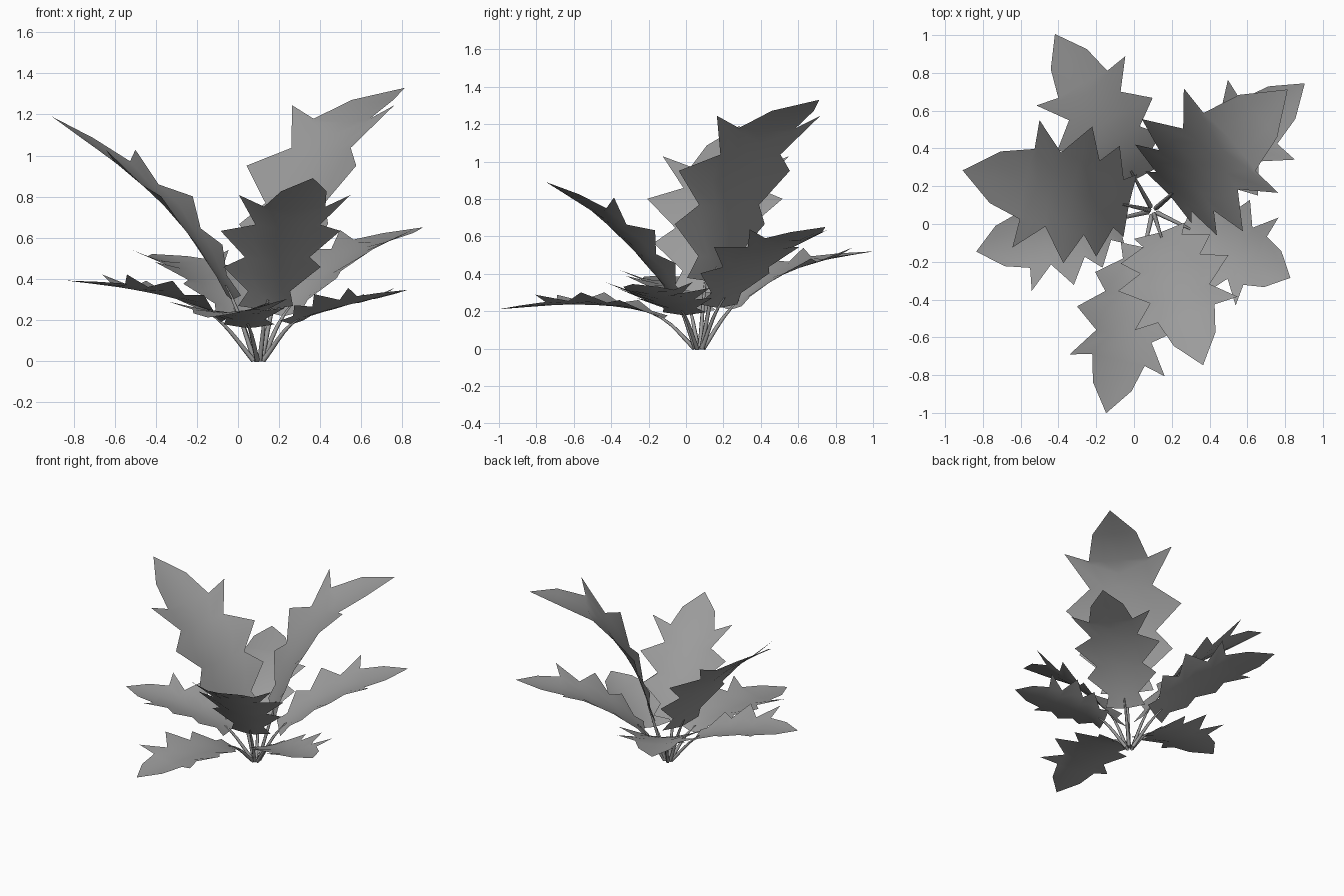
import bpy, bmesh, math
from mathutils import Vector

if "Cube" in bpy.data.objects:
    bpy.data.objects.remove(bpy.data.objects["Cube"])

HUB = Vector((0.1, 0.07, 0))

GREY = bpy.data.materials.new("leaf_grey")
GREY.diffuse_color = (0.33, 0.33, 0.33, 1)
GREY.use_nodes = True
GREY.node_tree.nodes["Principled BSDF"].inputs["Base Color"].default_value = GREY.diffuse_color

# half outline of a blade: (position along rib, half width, matching rib position)
OUTLINE = [(0.0, 0.03, 0.0), (0.01, 0.17, 0.04), (0.10, 0.13, 0.10), (0.22, 0.30, 0.20),
           (0.31, 0.20, 0.31), (0.435, 0.37, 0.42), (0.54, 0.20, 0.54),
           (0.71, 0.345, 0.61), (0.68, 0.19, 0.68), (0.84, 0.14, 0.84)]

# name, heading in degrees, width scale, cup height, rib path (radius, height)
# the first path point is the foot, the second is where the blade starts
LEAVES = [
    ("tall_leaf_back", 42, 1.08, 0.07,
     [(.02, 0), (.12, .36), (.21, .64), (.335, .89), (.58, 1.18), (.96, 1.33)]),
    ("tall_leaf_left", 168, 1.0, 0.06,
     [(.02, 0), (.13, .30), (.28, .54), (.44, .74), (.72, .98), (1.03, 1.19)]),
    ("tall_leaf_front", -72, 0.83, 0.07,
     [(.02, 0), (.12, .25), (.25, .42), (.395, .57), (.60, .745), (.86, .89)]),
    ("low_leaf_back_right", 40, 0.80, 0.06,
     [(.025, 0), (.16, .22), (.40, .42), (.68, .555), (1.05, .65)]),
    ("low_leaf_back", 119, 0.78, 0.06,
     [(.025, 0), (.19, .21), (.42, .37), (.74, .47), (1.07, .52)]),
    ("low_leaf_left", 193, 0.78, 0.06,
     [(.025, 0), (.19, .19), (.36, .285), (.65, .35), (.96, .39)]),
    ("low_leaf_front", -103, 0.75, 0.06,
     [(.025, 0), (.20, .16), (.42, .22), (.72, .235), (1.1, .21)]),
    ("low_leaf_right", -26, 0.75, 0.055,
     [(.025, 0), (.18, .18), (.35, .24), (.57, .29), (.81, .345)]),
]


def smooth_path(pts, steps=8):
    """Catmull-Rom curve through the points."""
    p = [pts[0] * 2 - pts[1]] + pts + [pts[-1] * 2 - pts[-2]]
    out = []
    for i in range(1, len(p) - 2):
        a, b, c, d = p[i - 1:i + 3]
        for k in range(steps):
            u = k / steps
            out.append(0.5 * (2 * b + (c - a) * u + (2 * a - 5 * b + 4 * c - d) * u * u
                              + (3 * b - a - 3 * c + d) * u ** 3))
    return out + [pts[-1]]


def at_fraction(path, t):
    """Point and direction at a fraction of the path length."""
    lengths = [(b - a).length for a, b in zip(path, path[1:])]
    left = t * sum(lengths)
    for i, seg in enumerate(lengths):
        if left <= seg or i == len(lengths) - 1:
            step = path[i + 1] - path[i]
            return path[i] + step * (left / seg), step.normalized()
        left -= seg


def add_object(name, data):
    data.materials.append(GREY)
    bpy.context.collection.objects.link(bpy.data.objects.new(name, data))


def build_leaf(name, heading, width, cup, profile):
    a = math.radians(heading)
    out = Vector((math.cos(a), math.sin(a), 0))
    side = Vector((-math.sin(a), math.cos(a), 0))
    path = smooth_path([HUB + out * r + Vector((0, 0, z)) for r, z in profile])
    stem, rib = path[:9], path[8:]

    # lobed blade, both halves mirrored about the rib
    bm = bmesh.new()

    def point(t, w):
        p, d = at_fraction(rib, t)
        lift = cup * (w / 0.35) ** 2
        return bm.verts.new(p + side * w * width + d.cross(side) * lift)

    spine = [point(s, 0) for _, _, s in OUTLINE]
    tip = point(1.0, 0)
    for sign in (1, -1):
        mids = [point((t + s) / 2, sign * w / 2) for t, w, s in OUTLINE]
        edges = [point(t, sign * w) for t, w, _ in OUTLINE]
        for inner, outer in ((spine, mids), (mids, edges)):
            for i in range(len(OUTLINE) - 1):
                f = [inner[i], inner[i + 1], outer[i + 1], outer[i]]
                bm.faces.new(f[::-sign])
            bm.faces.new([inner[-1], tip, outer[-1]][::-sign])
    for f in bm.faces:
        f.smooth = True
    mesh = bpy.data.meshes.new(name)
    bm.to_mesh(mesh)
    bm.free()
    add_object(name, mesh)

    # thin tapering stem
    curve = bpy.data.curves.new(name + "_stem", 'CURVE')
    curve.dimensions = '3D'
    curve.bevel_depth = 0.013
    curve.bevel_resolution = 1
    line = curve.splines.new('POLY')
    points = stem[::2] + rib[:3]
    line.points.add(len(points) - 1)
    for i, (cp, co) in enumerate(zip(line.points, points)):
        cp.co = (*co, 1)
        cp.radius = 1 - 0.6 * i / (len(points) - 1)
    add_object(name + "_stem", curve)


for leaf in LEAVES:
    build_leaf(*leaf)
